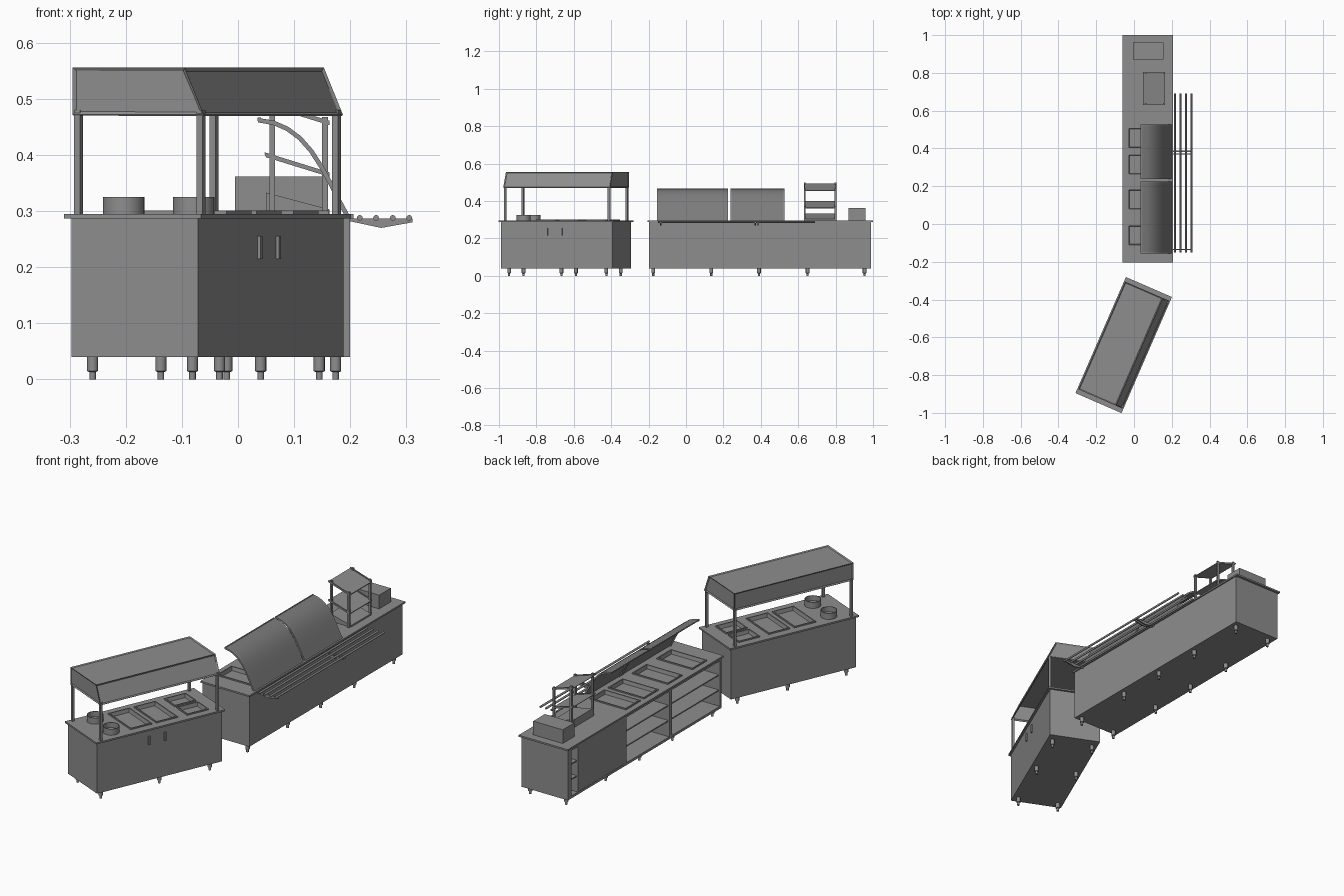
import bpy, bmesh, math
from mathutils import Matrix, Vector

if "Cube" in bpy.data.objects:
    bpy.data.objects.remove(bpy.data.objects["Cube"])

MAIN = Matrix.Identity(4)
SIDE = Matrix.Translation((-0.0545, -0.641, 0)) @ Matrix.Rotation(math.radians(-23.5), 4, 'Z')
TOP = 0.295


def material(name, v):
    m = bpy.data.materials.new(name)
    m.diffuse_color = (v, v, v, 1)
    m.use_nodes = True
    m.node_tree.nodes["Principled BSDF"].inputs["Base Color"].default_value = m.diffuse_color
    return m


STEEL = material("dark_steel", .27)
GLASS = material("smoked_glass", .2)


def finish(name, bm, frame, recalc=True):
    if recalc:
        bmesh.ops.recalc_face_normals(bm, faces=bm.faces)
    me = bpy.data.meshes.new(name)
    bm.to_mesh(me)
    bm.free()
    me.materials.append(GLASS if "glass" in name else STEEL)
    ob = bpy.data.objects.new(name, me)
    ob.matrix_world = frame
    bpy.context.collection.objects.link(ob)
    return ob


def smooth(ob):
    for p in ob.data.polygons:
        p.use_smooth = True
    ob.data.set_sharp_from_angle(angle=math.radians(35))


def face_at(bm, pick):
    return pick(bm.faces, key=lambda f: f.calc_center_median().z)


def add_box(bm, x0, x1, y0, y1, z0, z1):
    m = Matrix.Translation(((x0 + x1) / 2, (y0 + y1) / 2, (z0 + z1) / 2))
    bmesh.ops.create_cube(bm, size=1, matrix=m @ Matrix.Diagonal((x1 - x0, y1 - y0, z1 - z0, 1)))


def boxes(name, frame, *dims):
    bm = bmesh.new()
    for d in dims:
        add_box(bm, *d)
    return finish(name, bm, frame)


def extrude_y(name, frame, pts, y0, y1):
    """Extrude a closed (x, z) profile along y."""
    bm = bmesh.new()
    f = bm.faces.new([bm.verts.new((x, y0, z)) for x, z in pts])
    r = bmesh.ops.extrude_face_region(bm, geom=[f])
    vs = [g for g in r['geom'] if isinstance(g, bmesh.types.BMVert)]
    bmesh.ops.translate(bm, verts=vs, vec=(0, y1 - y0, 0))
    return finish(name, bm, frame)


def lathe(name, frame, pts, x, y, steps=16):
    """Spin an (r, z) profile around a vertical axis."""
    bm = bmesh.new()
    vs = [bm.verts.new((x + r, y, z)) for r, z in pts]
    es = [bm.edges.new(p) for p in zip(vs, vs[1:])]
    bmesh.ops.spin(bm, geom=vs + es, cent=(x, y, 0), axis=(0, 0, 1), angle=math.tau, steps=steps)
    bmesh.ops.remove_doubles(bm, verts=bm.verts, dist=1e-5)
    smooth(finish(name, bm, frame))


def pan(name, frame, x, y, w, l):
    """Sunken food pan with a raised rim."""
    bm = bmesh.new()
    add_box(bm, x - w / 2, x + w / 2, y - l / 2, y + l / 2, TOP, TOP + 0.006)
    bm.normal_update()
    top = face_at(bm, max)
    bmesh.ops.delete(bm, geom=[face_at(bm, min)], context='FACES')
    bmesh.ops.inset_region(bm, faces=[top], thickness=0.008)
    bmesh.ops.inset_region(bm, faces=[top], thickness=0.005, depth=-0.018)
    finish(name, bm, frame, recalc=False)


def counter_top(name, frame, dims, pans):
    """Slab with a hole under every pan."""
    slab = boxes(name + "_top", frame, (*dims, 0.287, TOP))
    cut = boxes(name + "_pan_cutter", frame, *[
        (x - w / 2 + .005, x + w / 2 - .005, y - l / 2 + .005, y + l / 2 - .005, .27, .32)
        for x, y, w, l in pans])
    cut.hide_render = True
    cut.hide_set(True)
    mod = slab.modifiers.new("holes", 'BOOLEAN')
    mod.operation, mod.object, mod.solver = 'DIFFERENCE', cut, 'EXACT'
    for i, p in enumerate(pans):
        pan(f"{name}_pan_{i}", frame, *p)


def legs(name, frame, xs, ys):
    for x in xs:
        for y in ys:
            lathe(name, frame, [(0, 0), (.006, 0), (.006, .013), (.01, .015), (.01, .042), (0, .042)], x, y, 12)


# --- Main counter: open-backed cabinet ---
counter_top("main_counter", MAIN, (-0.06, 0.206, -0.205, 1.0),
            [(0.065, y, 0.195, 0.112) for y in (-0.06, 0.13, 0.315, 0.455)])
x0, x1, y0, y1 = -0.053, 0.2, -0.198, 0.988
boxes("main_cabinet", MAIN,
      (x1 - .008, x1, y0, y1, .04, .287),
      (x0, x1 - .008, y0, y0 + .012, .04, .287),
      (x0, x1 - .008, y1 - .025, y1, .04, .287),
      (x0, x1 - .008, y0 + .012, y1 - .025, .04, .052),
      (x0, x0 + .01, y0 + .012, y1 - .025, .274, .287))
boxes("cabinet_dividers", MAIN, *[(x0, x1 - .008, a, b, .052, .274)
                                  for a, b in ((.185, .205), (.535, .547), (.9, .912))])
boxes("cabinet_door", MAIN, (x0 + .001, x0 + .011, .547, .9, .052, .274))
boxes("cabinet_shelves", MAIN, *[
    (x0 + .006, x1 - .008, a, b, z, z + .006)
    for a, b in ((y0 + .012, .185), (.205, .535), (.912, y1 - .025)) for z in (.125, .2)])
legs("main_leg", MAIN, (-0.02, 0.174), (-0.175, 0.135, 0.39, 0.65, 0.955))

# --- Curved sneeze guards with end ribs ---
arc = [Vector(p) for p in ((.037, .466), (.065, .461), (.09, .45), (.113, .433), (.134, .409),
                           (.152, .381), (.17, .348), (.185, .318), (.198, .294))]


def arc_strip(name, t, a, b):
    inner = []
    for i, p in enumerate(arc):
        d = (arc[min(i + 1, len(arc) - 1)] - arc[max(i - 1, 0)]).normalized()
        inner.append(p + Vector((d.y, -d.x)) * t)
    smooth(extrude_y(name, MAIN, [tuple(p) for p in arc + inner[::-1]], a, b))


for a, b in ((-0.155, 0.225), (0.237, 0.527)):
    arc_strip("guard_glass", .003, a + .006, b - .006)
    for y in (a, b - .006):
        arc_strip("guard_rib", .008, y, y + .006)
    boxes("guard_top_rail", MAIN, (.035, .041, a, b, .461, .467))

# --- Tray slide ---
for x in (.217, .246, .276, .305):
    bm = bmesh.new()
    bmesh.ops.create_cone(bm, cap_ends=True, segments=12, radius1=.005, radius2=.005, depth=.84,
                          matrix=Matrix.Translation((x, .27, .288)) @ Matrix.Rotation(math.pi / 2, 4, 'X'))
    smooth(finish("tray_rail", bm, MAIN))
for y in (-0.135, .37, .385):
    extrude_y("tray_bracket", MAIN, [(.199, .287), (.311, .287), (.311, .28), (.255, .27), (.199, .282)],
              y - .003, y + .003)

# --- Slanted display rack with a closed wedge at its foot ---
boxes("rack_posts", MAIN, *[(x - .005, x + .005, y - .005, y + .005, TOP, h)
                            for x, h in ((.061, .498), (.155, .468)) for y in (.635, .8)])
extrude_y("rack_base", MAIN, [(.05, .333), (.163, .303), (.163, TOP), (.05, TOP)], .64, .795)
for h in (.405, .497):
    extrude_y("rack_shelf", MAIN, [(.047, h - .004), (.163, h - .04), (.163, h - .044), (.05, h - .009)], .63, .805)
    for y in (.63, .799):
        extrude_y("rack_shelf_rim", MAIN, [(.047, h), (.163, h - .036), (.163, h - .044), (.05, h - .009)],
                  y, y + .006)

# --- Till box ---
boxes("till_box", MAIN, (-.005, .155, .87, .96, TOP, .362))

# --- Angled counter ---
counter_top("side_counter", SIDE, (-.133, .133, -.335, .335),
            [(0, -.078, .19, .112), (0, .056, .19, .112), (.053, .215, .09, .112), (-.053, .215, .09, .112)])
body = boxes("side_cabinet", SIDE, (-.123, .123, -.325, .325, .04, .287))
bm = bmesh.new()
bm.from_mesh(body.data)
bmesh.ops.delete(bm, geom=[face_at(bm, max)], context='FACES')
bm.to_mesh(body.data)
bm.free()
legs("side_leg", SIDE, (-.097, .097), (-.29, .015, .277))
boxes("door_handles", SIDE, *[(.122, .129, y - .004, y + .004, .215, .256) for y in (-.055, .028)])

# --- Round pots ---
for x in (-.068, .068):
    lathe("round_pot", SIDE, [(0, TOP), (.037, TOP), (.037, .325), (.034, .325), (.034, .3), (0, .3)],
          x, -.218, 32)

# --- Canopy: open-bottomed hood with recessed panels, on posts ---
boxes("canopy_posts", SIDE, *[(x - .006, x + .006, y - .006, y + .006, TOP, .48)
                              for x in (-.119, .119) for y in (-.303, .303)])
hood = extrude_y("canopy", SIDE, [(-.127, .472), (.128, .472), (.091, .556), (-.127, .556)], -.311, .311)
bm = bmesh.new()
bm.from_mesh(hood.data)
bmesh.ops.delete(bm, geom=[face_at(bm, min)], context='FACES')
bm.normal_update()
bmesh.ops.inset_individual(bm, faces=bm.faces[:], thickness=.008, depth=-.004)
bm.to_mesh(hood.data)
bm.free()
sol = hood.modifiers.new("thickness", 'SOLIDIFY')
sol.thickness, sol.offset = .003, -1
